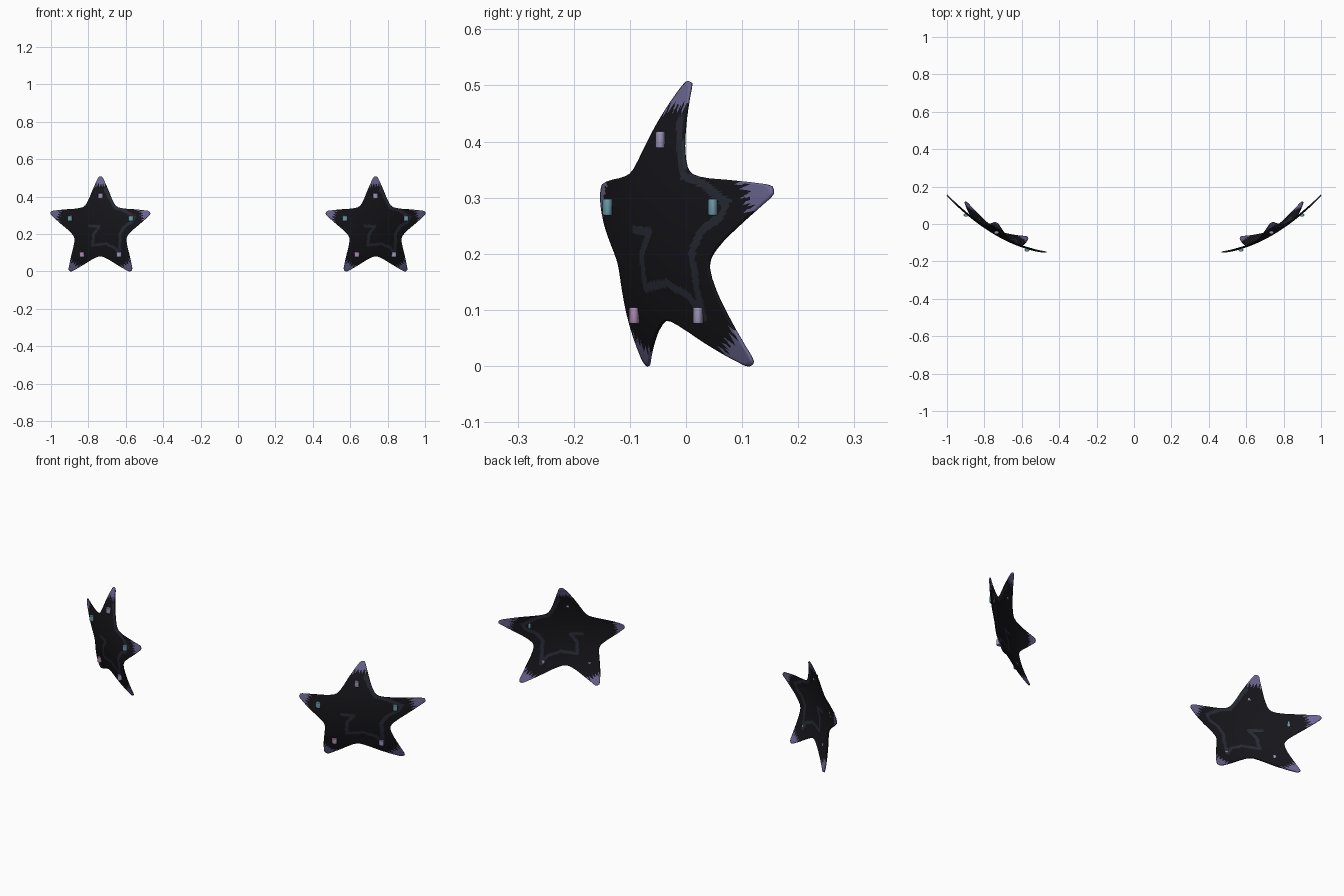
import bpy, bmesh, math
from mathutils import Vector
from mathutils.geometry import intersect_point_line

if "Cube" in bpy.data.objects:
    bpy.data.objects.remove(bpy.data.objects["Cube"])

CX, CZ = 0.735, 0.228      # star centre
RINGS, SUB = 34, 3


def mat(name, rgb):
    m = bpy.data.materials.new(name)
    m.diffuse_color = (*rgb, 1)
    m.use_nodes = True
    m.node_tree.nodes["Principled BSDF"].inputs["Base Color"].default_value = m.diffuse_color
    return m


BLACK = mat("black", (0.008, 0.008, 0.011))
SLATE = mat("slate", (0.022, 0.024, 0.036))
VIOLET = mat("violet", (0.15, 0.135, 0.29))
TEAL = mat("teal", (0.15, 0.32, 0.39))
LILAC = mat("lilac", (0.33, 0.29, 0.46))
PINK = mat("pink", (0.40, 0.25, 0.43))

# half arm: distance along the arm, half width
HALF = [(.279, 0), (.2775, .007), (.270, .013), (.24, .027), (.20, .044),
        (.165, .058), (.14, .070), (.126, .079), (.119, .0865)]

# painted bands on the star face (u, z)
BANDS = [[(-.056, .242), (-.005, .24), (-.035, .2), (-.042, .14), (.03, .148),
          (.08, .125), (.1, .09), (.106, .17), (.104, .2), (.13, .24),
          (.17, .265), (.183, .29), (.125, .325), (.078, .338), (.05, .39),
          (.025, .44)]]


def dish(u, z, side):
    """Depth of the curved sheet."""
    v = u * side
    return -.06 + .575 * v + .833 * v * v + (z - .25) ** 2


def outline():
    fine = []
    for (a, b), (c, d) in zip(HALF, HALF[1:]):
        fine += [(a + (c - a) * k / SUB, b + (d - b) * k / SUB) for k in range(SUB)]
    fine.append(HALF[-1])
    arm = [(d, -w) for d, w in reversed(fine)][:-1] + fine[:-1]
    pts = []
    for i in range(5):
        s, c = math.sin(i * math.tau / 5), math.cos(i * math.tau / 5)
        pts += [(d * s + w * c, d * c - w * s) for d, w in arm]
    return pts


def paint(u, z):
    """Material slot for a face: 0 body, 1 band, 2 arm tip."""
    dz = z - CZ
    a = math.atan2(u, dz)
    off = a - round(a / (math.tau / 5)) * math.tau / 5
    r = math.hypot(u, dz)
    if r > .232 + .008 * math.sin(off * 110):
        return 2
    p = Vector((u, z, 0))
    for line in BANDS:
        for q0, q1 in zip(line, line[1:]):
            q0, q1 = Vector((*q0, 0)), Vector((*q1, 0))
            t = max(0, min(1, intersect_point_line(p, q0, q1)[1]))
            if (p - q0.lerp(q1, t)).length < .0075:
                return 1
    return 0


def star(name, side):
    bm = bmesh.new()
    pts = outline()
    n = len(pts)

    def vert(u, z):
        return bm.verts.new((side * CX + u, dish(u, z, side), z))

    centre = vert(0, CZ)
    rings = [[vert(x * k / RINGS, CZ + z * k / RINGS) for x, z in pts]
             for k in range(1, RINGS + 1)]
    for i in range(n):
        j = (i + 1) % n
        bm.faces.new((centre, rings[0][j], rings[0][i]))
        for a, b in zip(rings, rings[1:]):
            bm.faces.new((a[i], a[j], b[j], b[i]))
    for f in bm.faces:
        c = f.calc_center_median()
        f.material_index = paint(c.x - side * CX, c.z)
        f.smooth = True
    bmesh.ops.recalc_face_normals(bm, faces=bm.faces[:])
    me = bpy.data.meshes.new(name)
    bm.to_mesh(me)
    bm.free()
    for m in (BLACK, SLATE, VIOLET):
        me.materials.append(m)
    ob = bpy.data.objects.new(name, me)
    bpy.context.collection.objects.link(ob)
    sol = ob.modifiers.new("thickness", 'SOLIDIFY')
    sol.thickness, sol.offset = .005, 0


def stud(name, side, u, z, m):
    bpy.ops.mesh.primitive_cylinder_add(
        vertices=12, radius=1, depth=2,
        location=(side * CX + u, dish(u, z, side) - .009, z))
    ob = bpy.context.object
    ob.name = name
    ob.scale = (.013, .009, .0145)
    bpy.ops.object.transform_apply(location=False, rotation=False, scale=True)
    ob.data.materials.append(m)
    bv = ob.modifiers.new("soft edge", 'BEVEL')
    bv.width, bv.segments = .002, 2
    bpy.ops.object.shade_smooth_by_angle()


STUDS = [("top", 0, .403, LILAC), ("left", -.163, .283, TEAL),
         ("right", .163, .283, TEAL), ("lower_left", -.099, .09, PINK),
         ("lower_right", .099, .09, LILAC)]

# two mirrored dished stars with five studs each
for label, side in (("left", -1), ("right", 1)):
    star(label + "_star", side)
    for where, u, z, m in STUDS:
        stud(f"{label}_star_{where}_stud", side, u, z, m)
